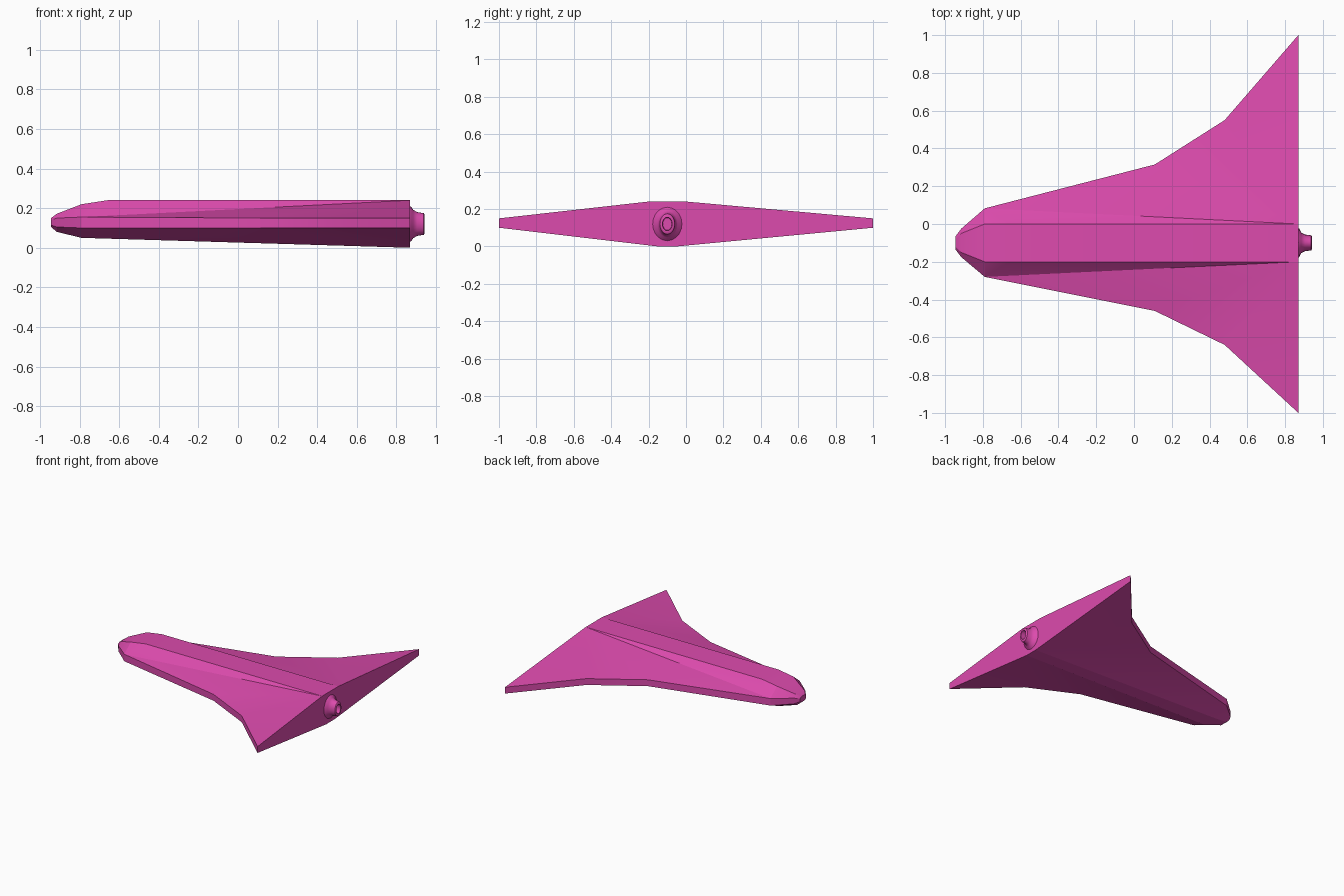
import bpy, bmesh, math

if "Cube" in bpy.data.objects:
    bpy.data.objects.remove(bpy.data.objects["Cube"])

mat = bpy.data.materials.new("magenta")
mat.diffuse_color = (0.72, 0.07, 0.42, 1)
mat.use_nodes = True
mat.node_tree.nodes["Principled BSDF"].inputs["Base Color"].default_value = mat.diffuse_color


def finish(bm, name, angle):
    bmesh.ops.remove_doubles(bm, verts=bm.verts, dist=1e-5)
    bmesh.ops.recalc_face_normals(bm, faces=bm.faces)
    me = bpy.data.meshes.new(name)
    bm.to_mesh(me)
    bm.free()
    ob = bpy.data.objects.new(name, me)
    bpy.context.collection.objects.link(ob)
    me.materials.append(mat)
    bpy.ops.object.select_all(action='DESELECT')
    ob.select_set(True)
    bpy.context.view_layer.objects.active = ob
    bpy.ops.object.shade_smooth_by_angle(angle=math.radians(angle))
    return ob


# Delta-wing hull: nose rings followed by long facets fanning to the tail
bm = bmesh.new()


def face(*pts):
    bm.faces.new([bm.verts.new(p) for p in pts])


def ring(x, y_right, y_left, z0, z1, top, bottom, r0, r1, k0, k1):
    return [(x, y_right, z1), (x, y_right, z0), (x, k0, bottom), (x, k1, bottom),
            (x, y_left, z0), (x, y_left, z1), (x, r1, top), (x, r0, top)]


rings = [
    ring(-0.945, -0.135, -0.065, 0.115, 0.14, 0.15, 0.105, -0.12, -0.08, -0.12, -0.08),
    ring(-0.915, -0.175, -0.025, 0.105, 0.15, 0.172, 0.08, -0.15, -0.05, -0.13, -0.07),
    ring(-0.79, -0.28, 0.083, 0.10, 0.155, 0.22, 0.05, -0.20, 0.0, -0.16, -0.04),
]
face(*rings[0])
for a, b in zip(rings, rings[1:]):
    for i in range(8):
        j = (i + 1) % 8
        face(a[i], a[j], b[j], b[i])

# Side outlines, then top, bottom and rim on each side
xs = (-0.79, 0.11, 0.48, 0.87)
sides = [((-0.28, -0.46, -0.64, -1.0), -0.20, -0.16, -0.15),
         ((0.083, 0.315, 0.55, 1.0), 0.0, -0.04, -0.05)]
T = 0.87
for ys, ridge, keel_front, keel in sides:
    hi = [(x, y, 0.155 if x < 0 else 0.15) for x, y in zip(xs, ys)]
    lo = [(x, y, 0.10) for x, y in zip(xs, ys)]
    r0, r1, r2 = (-0.79, ridge, 0.22), (-0.66, ridge, 0.24), (T, ridge, 0.24)
    k0, k1 = (-0.79, keel_front, 0.05), (T, keel, 0.0)
    face(hi[0], r0, r1)
    face(hi[0], r1, r2)
    face(lo[0], k0, k1)
    for i in range(3):
        face(hi[i], hi[i + 1], r2)
        face(lo[i], lo[i + 1], k1)
        face(hi[i], hi[i + 1], lo[i + 1], lo[i])

# Flat spine, flat keel and tail cap
face((-0.79, -0.2, 0.22), (-0.79, 0, 0.22), (-0.66, 0, 0.24), (-0.66, -0.2, 0.24))
face((-0.66, -0.2, 0.24), (-0.66, 0, 0.24), (T, 0, 0.24), (T, -0.2, 0.24))
face((-0.79, -0.16, 0.05), (-0.79, -0.04, 0.05), (T, -0.05, 0), (T, -0.15, 0))
face(*ring(T, -1.0, 1.0, 0.10, 0.15, 0.24, 0.0, -0.2, 0.0, -0.15, -0.05))
finish(bm, "delta_wing_hull", 22)

# Tail nozzle: flared oval profile with a hollow bore
bm = bmesh.new()
profile = [(0.86, 0.085, 0.095), (0.875, 0.075, 0.087), (0.885, 0.055, 0.072),
           (0.905, 0.044, 0.06), (0.938, 0.04, 0.055), (0.942, 0.035, 0.05),
           (0.942, 0.026, 0.036), (0.89, 0.024, 0.033)]
N = 20
loops = [[bm.verts.new((x, -0.10 + ry * math.cos(2 * math.pi * i / N),
                        0.12 + rz * math.sin(2 * math.pi * i / N)))
          for i in range(N)] for x, ry, rz in profile]
for a, b in zip(loops, loops[1:]):
    for i in range(N):
        j = (i + 1) % N
        bm.faces.new((a[i], a[j], b[j], b[i]))
bm.faces.new(loops[0])
bm.faces.new(loops[-1])
finish(bm, "tail_nozzle", 40)
